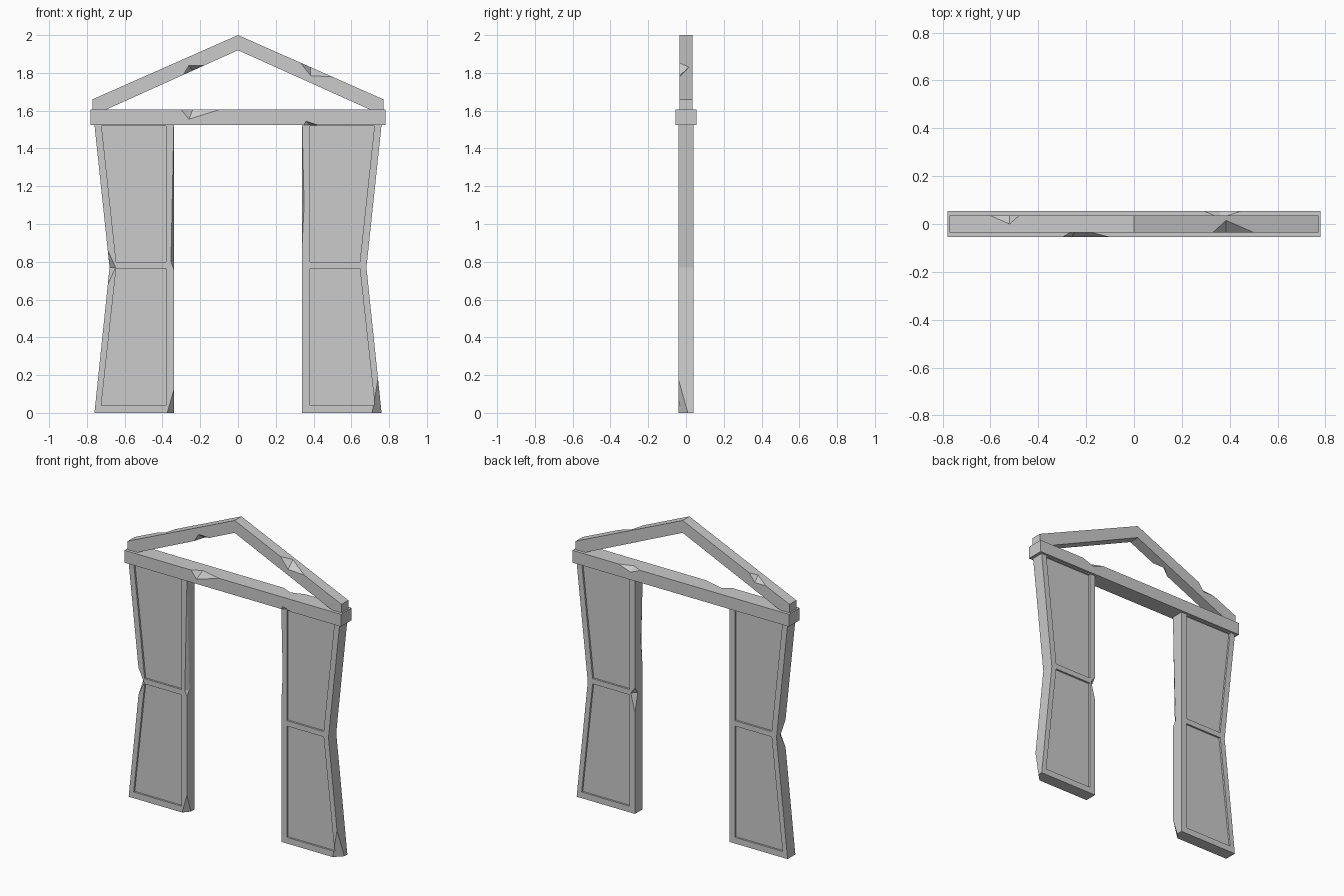
import bpy
import bmesh
from mathutils import Vector

cube = bpy.data.objects.get("Cube")
if cube:
    bpy.data.objects.remove(cube, do_unlink=True)

stone = bpy.data.materials.new("grey stone")
stone.use_nodes = True
GREY = (0.6, 0.6, 0.6, 1)
stone.diffuse_color = GREY
stone.node_tree.nodes["Principled BSDF"].inputs["Base Color"].default_value = GREY


def finish(name, bm):
    bmesh.ops.recalc_face_normals(bm, faces=bm.faces[:])
    mesh = bpy.data.meshes.new(name)
    bm.to_mesh(mesh)
    bm.free()
    mesh.materials.append(stone)
    obj = bpy.data.objects.new(name, mesh)
    bpy.context.scene.collection.objects.link(obj)
    return obj


def slab(name, outline, y0, y1):
    """Extrude an x/z outline from y0 to y1."""
    bm = bmesh.new()
    face = bm.faces.new([bm.verts.new((x, y0, z)) for x, z in outline])
    new = bmesh.ops.extrude_face_region(bm, geom=[face])["geom"]
    verts = [v for v in new if isinstance(v, bmesh.types.BMVert)]
    bmesh.ops.translate(bm, verts=verts, vec=(0, y1 - y0, 0))
    return finish(name, bm)


def cut(obj, cutter):
    """Subtract the cutter from the object, then discard it."""
    cutter.hide_render = True
    mod = obj.modifiers.new("cut", 'BOOLEAN')
    mod.operation = 'DIFFERENCE'
    mod.solver = 'EXACT'
    mod.object = cutter
    bpy.context.view_layer.update()
    deps = bpy.context.evaluated_depsgraph_get()
    mesh = bpy.data.meshes.new_from_object(obj.evaluated_get(deps))
    obj.modifiers.clear()
    obj.data = mesh
    bpy.data.objects.remove(cutter, do_unlink=True)


def chip(obj, out, *points):
    """Break off the material beyond the points, in the outward direction."""
    bm = bmesh.new()
    for p in points:
        bm.verts.new(p)
        bm.verts.new(Vector(p) + Vector(out) * 0.1)
    bmesh.ops.convex_hull(bm, input=bm.verts[:])
    cut(obj, finish("chip_cutter", bm))


# Waisted pillars with two sunken panels on the front and back
D = 0.04
SINK = 0.012
TOP = 1.525
pillars = {}
for side, s in (("left", 1), ("right", -1)):
    outline = [(0.34, 0), (0.76, 0), (0.68, 0.77), (0.76, TOP), (0.34, TOP)]
    pillar = slab(side + "_pillar", [(s * x, z) for x, z in outline], -D, D)
    panels = ([(0.38, 0.04), (0.724, 0.04), (0.645, 0.765), (0.38, 0.765)],
              [(0.38, 0.8), (0.645, 0.8), (0.722, 1.518), (0.38, 1.518)])
    for panel in panels:
        shape = [(s * x, z) for x, z in panel]
        for f in (-1, 1):
            cut(pillar, slab("panel_cutter", shape, f * (D - SINK), f * 0.1))
    pillars[side] = pillar

# Lintel
W = 0.055
lintel = slab("lintel", [(-0.78, TOP), (0.78, TOP), (0.78, 1.605), (-0.78, 1.605)], -W, W)

# Open gable
G = 0.035
half = [(0.70, 1.605), (0.77, 1.605), (0.77, 1.66)]
gable = slab("gable", [(0, 1.92)] + half + [(0, 2.0)] + [(-x, z) for x, z in reversed(half)], -G, G)

# Broken corners and edges of the pillars
right, left = pillars["right"], pillars["left"]
chip(right, (1, -1, -1), (-0.375, -D, 0), (-0.34, -D, 0.12), (-0.34, 0, 0))
chip(right, (1, -1, 0), (-0.34, -D, 1.52), (-0.34, -D, 0.76), (-0.355, -D, 0.8), (-0.34, -0.015, 0.8))
chip(right, (-1, -1, 0), (-0.689, -D, 0.86), (-0.689, -D, 0.68), (-0.648, -D, 0.77), (-0.68, 0, 0.77))
chip(left, (1, -1, -1), (0.71, -D, 0), (0.741, -D, 0.18), (0.76, 0.01, 0))
chip(left, (-1, -1, 0), (0.34, -D, 1.52), (0.34, -D, 0.9), (0.35, -D, 1.1), (0.34, -0.02, 1.1))
chip(left, (-1, 1, 0), (0.34, D, 0.82), (0.34, D, 0.66), (0.37, D, 0.78), (0.34, 0.01, 0.78))

# Broken edges of the lintel
chip(lintel, (0, -1, 1), (-0.3, -W, 1.605), (-0.1, -W, 1.605), (-0.26, -W, 1.555), (-0.24, -0.02, 1.605))
chip(lintel, (0, 1, 1), (0.29, W, 1.605), (0.45, W, 1.605), (0.36, W, 1.575), (0.36, 0.025, 1.605))
chip(lintel, (0, -1, -1), (0.35, -W, TOP), (0.42, -W, TOP), (0.36, -W, 1.545), (0.38, -0.035, TOP))


# Broken edges of the gable
def ridge(x, base=2.0, slope=0.4416):
    return base - slope * abs(x)


chip(gable, (0.3, -1, 1), (0.33, -G, ridge(0.33)), (0.5, -G, ridge(0.5)),
     (0.385, -G, 1.785), (0.385, 0.015, ridge(0.385)))
chip(gable, (-0.3, 1, 1), (-0.6, G, ridge(0.6)), (-0.48, G, ridge(0.48)),
     (-0.52, G, 1.735), (-0.52, 0, ridge(0.52)))
chip(gable, (0.3, -1, -1), (-0.29, -G, ridge(0.29, 1.92, 0.45)), (-0.18, -G, ridge(0.18, 1.92, 0.45)),
     (-0.26, -G, 1.84), (-0.24, 0, ridge(0.24, 1.92, 0.45)))
